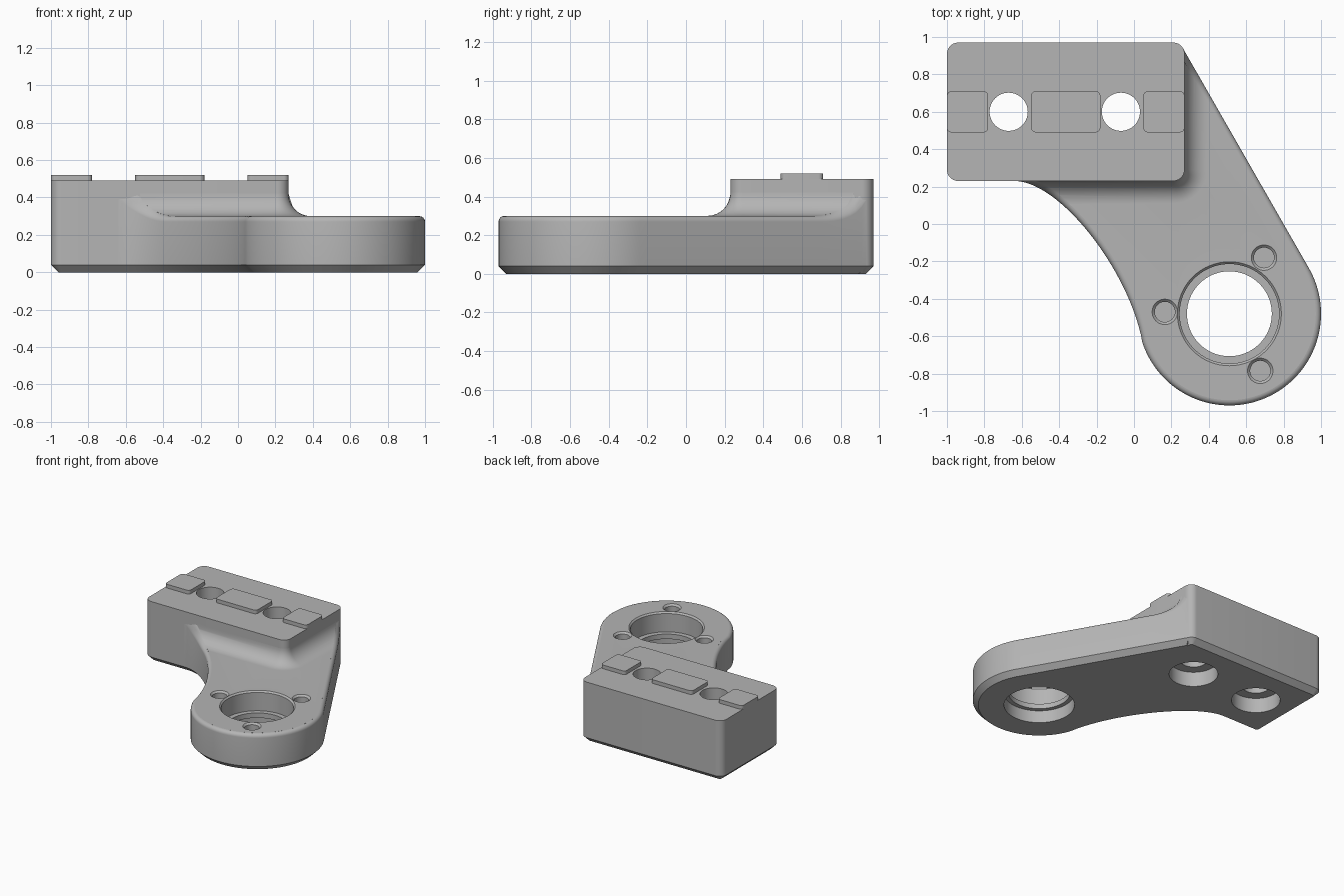
import bpy, bmesh
from math import sin, cos, pi, sqrt, radians
from mathutils import Vector

if "Cube" in bpy.data.objects:
    bpy.data.objects.remove(bpy.data.objects["Cube"], do_unlink=True)

grey = bpy.data.materials.new("plain grey")
grey.use_nodes = True
grey.diffuse_color = (0.46, 0.46, 0.46, 1)
grey.node_tree.nodes["Principled BSDF"].inputs["Base Color"].default_value = grey.diffuse_color

PLATE_Z, BLOCK_Z, KEY_Z = 0.30, 0.49, 0.52
CHAMFER, RIM, FILLET, CORNER = 0.04, 0.03, 0.12, 0.06
BLOCK = (-1.0, 0.27, 0.23, 0.97)
BOSS, BOSS_R = Vector((0.51, -0.48)), 0.49


def loft(name, rings):
    """Closed solid through rings with equal point counts."""
    bm = bmesh.new()
    loops = [[bm.verts.new(p) for p in ring] for ring in rings]
    for a, b in zip(loops, loops[1:]):
        for i in range(len(a)):
            j = (i + 1) % len(a)
            bm.faces.new((a[i], a[j], b[j], b[i]))
    bm.faces.new(loops[0])
    bm.faces.new(loops[-1])
    bmesh.ops.recalc_face_normals(bm, faces=bm.faces)
    mesh = bpy.data.meshes.new(name)
    bm.to_mesh(mesh)
    bm.free()
    mesh.materials.append(grey)
    obj = bpy.data.objects.new(name, mesh)
    bpy.context.collection.objects.link(obj)
    return obj


def at(points, z):
    return [(p[0], p[1], z) for p in points]


def circle(x, y, r, n=64):
    return [(x + r * cos(2 * pi * i / n), y + r * sin(2 * pi * i / n)) for i in range(n)]


def round_rect(x0, x1, y0, y1, r, grow=0.0, n=10):
    """Rounded rectangle, offset outwards by grow."""
    pts = []
    corners = ((x1 - r, y1 - r), (x0 + r, y1 - r), (x0 + r, y0 + r), (x1 - r, y0 + r))
    for q, (cx, cy) in enumerate(corners):
        for i in range(n + 1):
            a = (q + i / n) * pi / 2
            pts.append((cx + (r + grow) * cos(a), cy + (r + grow) * sin(a)))
    return pts


def inset(points, d):
    """Move a counter-clockwise outline inwards by d."""
    out = []
    for i, p in enumerate(points):
        u = (p - points[i - 1]).normalized()
        v = (points[(i + 1) % len(points)] - p).normalized()
        nu, nv = Vector((-u.y, u.x)), Vector((-v.y, v.x))
        out.append(p + (nu + nv) * d / (1 + nu.dot(nv)))
    return out


def flare(d):
    """Height of the concave fillet at distance d from the block wall."""
    if d >= FILLET:
        return PLATE_Z
    d = max(d, 0)
    return PLATE_Z + FILLET - sqrt(FILLET ** 2 - (FILLET - d) ** 2)


def top_height(p):
    x0, x1, y0, y1 = BLOCK
    qx = abs(p.x - (x0 + x1) / 2) - (x1 - x0) / 2 + CORNER
    qy = abs(p.y - (y0 + y1) / 2) - (y1 - y0) / 2 + CORNER
    dist = Vector((max(qx, 0), max(qy, 0))).length + min(max(qx, qy), 0) - CORNER
    return flare(dist)


def boolean(obj, cutter, operation):
    mod = obj.modifiers.new("cut", "BOOLEAN")
    mod.operation, mod.solver, mod.object = operation, "EXACT", cutter
    bpy.context.view_layer.objects.active = obj
    bpy.ops.object.modifier_apply(modifier=mod.name)


# Arm outline: concave left flank, round boss, straight right flank
a, b, c, d = (Vector(p) for p in ((-0.64, 0.23), (-0.4, 0.23), (-0.03, -0.24), (0.045, -0.63)))
outline = [Vector((-0.8, 0.24))]
for i in range(32):
    t = i / 32
    s = 1 - t
    outline.append(a * s ** 3 + b * 3 * s * s * t + c * 3 * s * t * t + d * t ** 3)
for i in range(65):
    ang = radians(198 + (389.8 - 198) * i / 64)
    outline.append(BOSS + BOSS_R * Vector((cos(ang), sin(ang))))
start, end = outline[-1], Vector((0.262, 0.939))
outline += [start.lerp(end, i / 40) for i in range(1, 41)]
outline += [Vector((0.18, 0.92)), Vector((-0.8, 0.45))]

# Arm with bottom chamfer and rounded upper rim
rings = [at(inset(outline, CHAMFER), 0), at(outline, CHAMFER)]
for i in range(7):
    ang = pi / 2 * i / 6
    ring = inset(outline, RIM * (1 - cos(ang)))
    rings.append([(p.x, p.y, top_height(p) - RIM * (1 - sin(ang))) for p in ring])
rings.append(at(inset(outline, RIM), PLATE_Z - 0.05))
arm = loft("arm", rings)

# Arm top face, sweeping up to the block through a concave fillet
steps = [FILLET * (1 - cos(pi / 2 * i / 12)) for i in range(13)]
rings = [at(round_rect(*BLOCK, CORNER, s), flare(s)) for s in steps]
rings += [at(round_rect(*BLOCK, CORNER, 2.5), z) for z in (PLATE_Z, 0.1)]
arm_top = loft("arm_top", rings)
trim = inset(outline, RIM - 0.002)
trimmer = loft("trimmer", [at(trim, 0.15), at(trim, 0.7)])
boolean(arm_top, trimmer, "INTERSECT")
bpy.data.objects.remove(trimmer, do_unlink=True)

# Mounting block
block = loft("mounting_block", [
    at(round_rect(*BLOCK, CORNER, -CHAMFER), 0),
    at(round_rect(*BLOCK, CORNER), CHAMFER),
    at(round_rect(*BLOCK, CORNER), BLOCK_Z)])

# Locating keys on the block
parts = [arm, arm_top, block]
for side, x0, x1 in (("right", -1, -0.78), ("middle", -0.55, -0.18), ("left", 0.05, 0.27)):
    key = round_rect(x0, x1, 0.49, 0.71, 0.025)
    parts.append(loft(side + "_key", [at(key, BLOCK_Z - 0.02), at(key, KEY_Z)]))


def turned_cutter(x, y, profile):
    return loft("cutter", [at(circle(x, y, r), z) for r, z in profile])


# Stepped bore, counterbored bolt holes and blind screw holes
bore = turned_cutter(BOSS.x, BOSS.y, (
    (0.26, -0.1), (0.26, 0.10), (0.227, 0.10), (0.227, 0.14),
    (0.266, 0.14), (0.266, 0.288), (0.278, PLATE_Z), (0.278, 0.4)))
cutters = [(bore, (arm, arm_top))]
for x in (-0.67, -0.07):
    hole = turned_cutter(x, 0.6, ((0.18, -0.1), (0.18, 0.12), (0.102, 0.12), (0.102, 0.7)))
    cutters.append((hole, (arm, arm_top, block)))
for x, y in ((0.165, -0.47), (0.695, -0.18), (0.675, -0.785)):
    hole = turned_cutter(x, y, ((0.054, 0.24), (0.054, 0.286), (0.068, PLATE_Z), (0.068, 0.4)))
    cutters.append((hole, (arm, arm_top)))
for cutter, targets in cutters:
    for target in targets:
        boolean(target, cutter, "DIFFERENCE")
    bpy.data.objects.remove(cutter, do_unlink=True)

# Smooth curved walls, keep edges sharp
bpy.ops.object.select_all(action="DESELECT")
for obj in parts:
    obj.select_set(True)
bpy.context.view_layer.objects.active = arm
bpy.ops.object.shade_smooth_by_angle(angle=radians(30))
